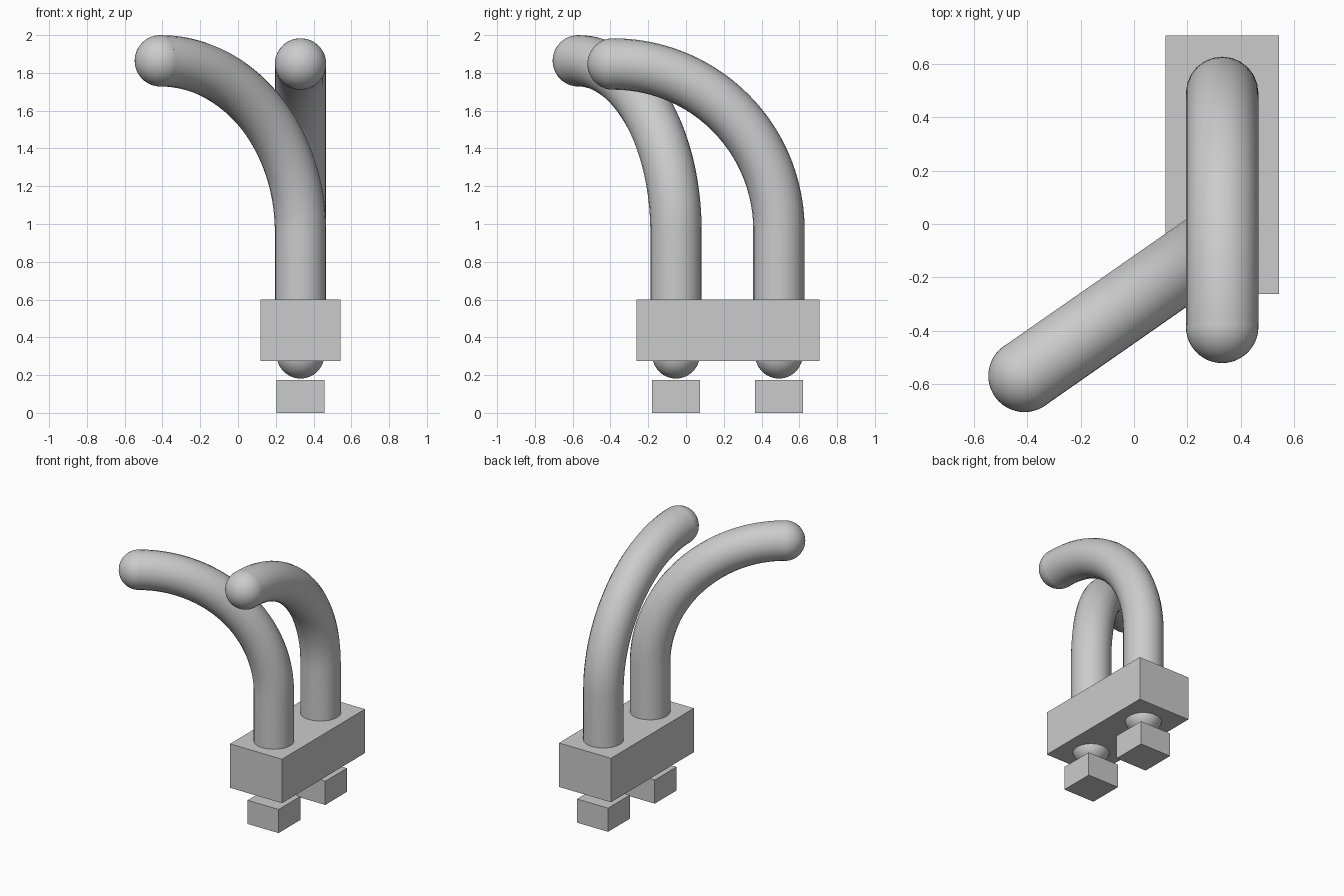
import bpy
from math import sin, cos, pi
from mathutils import Vector

cube = bpy.data.objects.get("Cube")
if cube:
    bpy.data.objects.remove(cube, do_unlink=True)

grey = bpy.data.materials.new("plain grey")
grey.use_nodes = True
colour = (0.6, 0.6, 0.6, 1)
grey.diffuse_color = colour
grey.node_tree.nodes["Principled BSDF"].inputs["Base Color"].default_value = colour

AXIS_X = 0.331
TUBE_R = 0.136


def box(name, centre, size):
    bpy.ops.mesh.primitive_cube_add(size=1, location=centre)
    ob = bpy.context.object
    ob.name = name
    ob.scale = size
    bpy.ops.object.transform_apply(location=False, rotation=False, scale=True)
    ob.data.materials.append(grey)


def ball(name, centre, radius):
    bpy.ops.mesh.primitive_uv_sphere_add(segments=48, ring_count=24, radius=radius, location=centre)
    ob = bpy.context.object
    ob.name = name
    bpy.ops.object.shade_smooth()
    ob.data.materials.append(grey)


def bent_tube(name, base, tip):
    """Upright tube that bends over through a quarter circle to the tip."""
    reach = Vector((tip.x - base.x, tip.y - base.y, 0))
    r = reach.length
    steps = 40
    path = [Vector((base.x, base.y, 0.4))]
    for i in range(steps + 1):
        a = pi / 2 * i / steps
        p = base + reach * (1 - cos(a))
        p.z = tip.z - r + r * sin(a)
        path.append(p)
    curve = bpy.data.curves.new(name, "CURVE")
    curve.dimensions = "3D"
    curve.bevel_depth = TUBE_R
    curve.bevel_resolution = 10
    curve.use_fill_caps = True
    spline = curve.splines.new("POLY")
    spline.points.add(len(path) - 1)
    for point, p in zip(spline.points, path):
        point.co = (*p, 1)
    ob = bpy.data.objects.new(name, curve)
    bpy.context.collection.objects.link(ob)
    bpy.ops.object.select_all(action="DESELECT")
    ob.select_set(True)
    bpy.context.view_layer.objects.active = ob
    bpy.ops.object.convert(target="MESH")
    ob = bpy.context.object
    bpy.ops.object.shade_smooth_by_angle()
    ob.data.materials.clear()
    ob.data.materials.append(grey)


# Holder block
box("holder_block", (AXIS_X, 0.223, 0.438), (0.425, 0.97, 0.325))

# Each tube with its rounded tip, lower ball and foot
for side, y, tip in (
    ("front", -0.053, Vector((-0.411, -0.57, 1.864))),
    ("rear", 0.492, Vector((AXIS_X, -0.386, 1.847))),
):
    bent_tube(side + "_tube", Vector((AXIS_X, y, 0)), tip)
    ball(side + "_tube_tip", tip, TUBE_R)
    ball(side + "_lower_ball", (AXIS_X, y, 0.308), 0.126)
    box(side + "_foot", (AXIS_X, y, 0.0875), (0.254, 0.254, 0.175))
